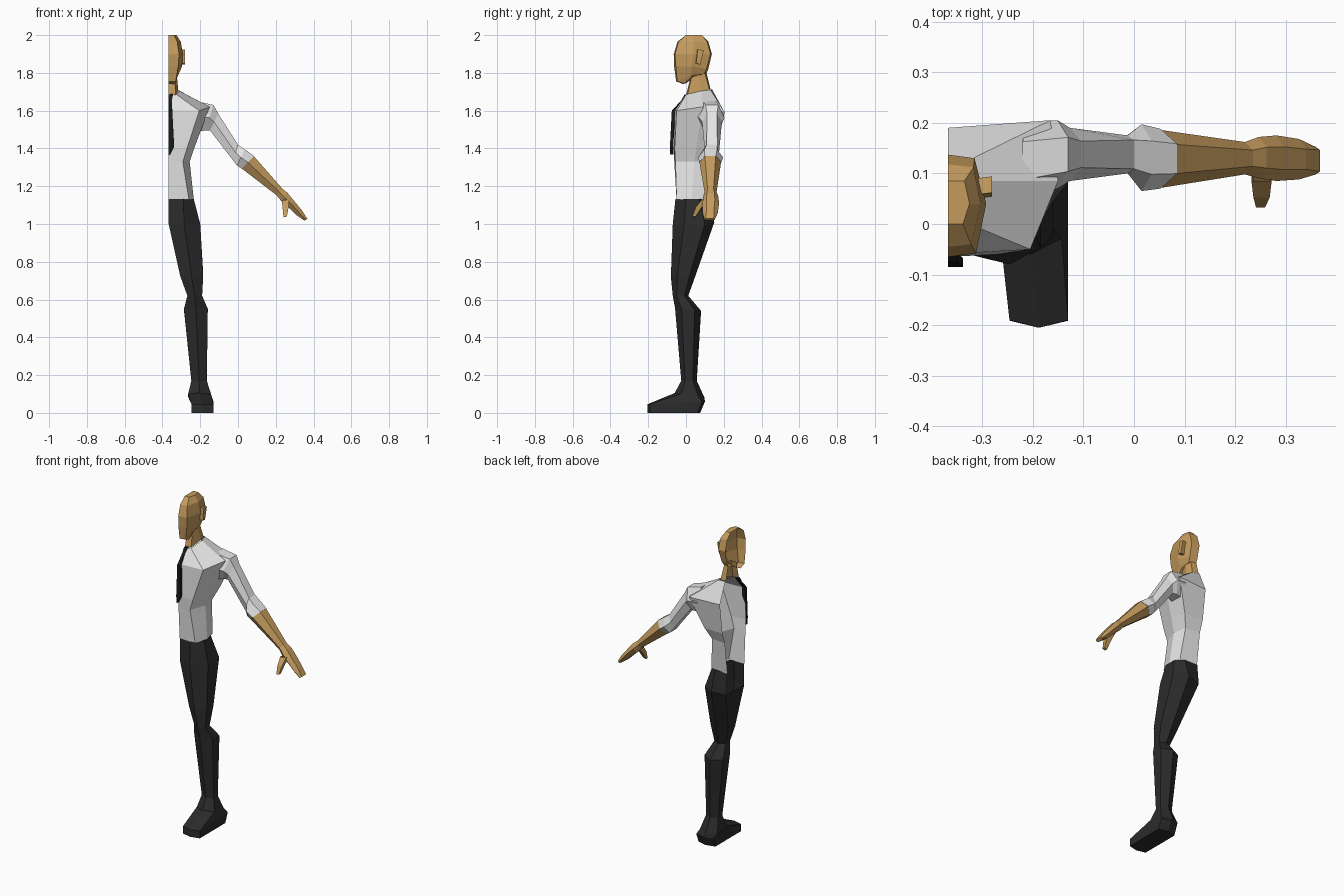
import bpy, bmesh

X0 = -0.367  # plane on which the half figure is cut open


def material(name, rgb):
    m = bpy.data.materials.new(name)
    m.diffuse_color = (*rgb, 1)
    return m


SKIN = material("tan skin", (0.56, 0.33, 0.11))
SHIRT = material("white shirt", (0.78, 0.78, 0.78))
TROUSERS = material("charcoal trousers", (0.024, 0.024, 0.024))
TIE = material("black tie", (0.01, 0.01, 0.01))


def loft(name, rings, mat, closed=True, start=False, end=False):
    """Skin a list of equal-length point rings with flat quads."""
    bm = bmesh.new()
    rows = [[bm.verts.new(p) for p in r] for r in rings]
    n = len(rows[0])
    for a, b in zip(rows, rows[1:]):
        for i in range(n if closed else n - 1):
            j = (i + 1) % n
            bm.faces.new((a[i], a[j], b[j], b[i]))
    if start:
        bm.faces.new(rows[0][::-1])
    if end:
        bm.faces.new(rows[-1])
    bmesh.ops.recalc_face_normals(bm, faces=bm.faces)
    me = bpy.data.meshes.new(name)
    bm.to_mesh(me)
    bm.free()
    me.materials.append(mat)
    ob = bpy.data.objects.new(name, me)
    bpy.context.collection.objects.link(ob)
    return ob


def half_ring(front, fc, side, bc, back):
    """Open half section: front and back are (y, z) on the cut plane."""
    return [(X0, *front), fc, side, bc, (X0, *back)]


def arm_ring(xt, zt, xb, zb, y0, y1, inset=0.25):
    """Hexagon across the arm from its top edge to its bottom edge."""
    d = (y1 - y0) * inset
    xm, zm = (xt + xb) / 2, (zt + zb) / 2
    return [(xt, y0 + d, zt), (xm, y0, zm), (xb, y0 + d, zb),
            (xb, y1 - d, zb), (xm, y1, zm), (xt, y1 - d, zt)]


def leg_ring(xi, xo, yf, yb, zf, zb, inset=0.25):
    """Hexagon around the leg with a ridge at front and back."""
    xm, d = (xi + xo) / 2, (yb - yf) * inset
    dz = (zb - zf) * inset
    return [(xi, yf + d, zf + dz), (xm, yf, zf), (xo, yf + d, zf + dz),
            (xo, yb - d, zb - dz), (xm, yb, zb), (xi, yb - d, zb - dz)]


# Head
head = [
    half_ring((0, 2), (-.338, 0, 2), (-.325, .04, 2), (-.335, .085, 2), (.085, 2)),
    half_ring((-.045, 1.965), (-.322, -.04, 1.965), (-.303, .04, 1.965),
              (-.317, .112, 1.965), (.118, 1.965)),
    half_ring((-.065, 1.9), (-.312, -.058, 1.9), (-.292, .04, 1.9),
              (-.315, .13, 1.9), (.137, 1.9)),
    half_ring((-.063, 1.835), (-.316, -.054, 1.835), (-.296, .03, 1.835),
              (-.32, .108, 1.82), (.118, 1.82)),
    half_ring((-.052, 1.755), (-.33, -.046, 1.755), (-.316, .03, 1.79),
              (-.325, .095, 1.795), (.108, 1.795)),
    half_ring((-.012, 1.74), (-.332, -.01, 1.743), (-.324, .03, 1.78),
              (-.328, .06, 1.785), (.07, 1.785)),
]
loft("head", head, SKIN, closed=False, start=True, end=True)

# Ear, a small wedge leaning backwards
ear = [[(x, .05 + s, 1.85), (x, .072 + s, 1.845), (x, .09 + s, 1.92), (x, .058 + s, 1.925)]
       for x, s in ((-.31, 0), (-.281, .004))]
loft("ear", ear, SKIN, end=True)

# Neck
neck = [
    half_ring((.03, 1.8), (-.336, .035, 1.8), (-.325, .065, 1.8), (-.335, .1, 1.8), (.108, 1.8)),
    half_ring((.0, 1.68), (-.33, .008, 1.685), (-.316, .08, 1.705),
              (-.325, .125, 1.71), (.13, 1.715)),
]
loft("neck", neck, SKIN, closed=False)

# Shirt body, from waist to collar
shirt = [
    half_ring((-.05, 1.13), (-.26, -.05, 1.13), (-.234, .03, 1.13),
              (-.25, .105, 1.13), (.115, 1.13)),
    half_ring((-.062, 1.33), (-.292, -.056, 1.33), (-.256, .045, 1.33),
              (-.27, .13, 1.33), (.14, 1.33)),
    half_ring((-.065, 1.4), (-.27, -.06, 1.4), (-.232, .055, 1.4),
              (-.24, .16, 1.4), (.165, 1.4)),
    half_ring((-.06, 1.6), (-.205, -.05, 1.6), (-.15, .085, 1.62),
              (-.165, .205, 1.59), (.19, 1.59)),
    half_ring((-.005, 1.68), (-.325, .0, 1.685), (-.31, .085, 1.705),
              (-.318, .13, 1.71), (.137, 1.715)),
]
loft("shirt_body", shirt, SHIRT, closed=False)

# Sleeve with its rolled cuff
sleeve = [
    arm_ring(-.22, 1.65, -.21, 1.49, .05, .2),
    arm_ring(-.13, 1.63, -.172, 1.495, .07, .205),
    arm_ring(-.105, 1.585, -.148, 1.495, .085, .19),
    arm_ring(0, 1.42, -.025, 1.335, .1, .175, .12),
    arm_ring(.035, 1.395, -.005, 1.31, .065, .197),
    arm_ring(.085, 1.36, .02, 1.293, .07, .188),
]
loft("sleeve", sleeve, SHIRT, start=True, end=True)

# Forearm running into the mitten hand
forearm = [
    arm_ring(.083, 1.36, .018, 1.295, .071, .186),
    arm_ring(.235, 1.187, .203, 1.153, .098, .162),
    arm_ring(.262, 1.165, .232, 1.118, .09, .172),
    arm_ring(.295, 1.125, .268, 1.088, .085, .175),
    arm_ring(.34, 1.07, .312, 1.045, .088, .168),
    arm_ring(.367, 1.028, .352, 1.018, .098, .152, .1),
]
loft("forearm_and_hand", forearm, SKIN, end=True)

# Thumb
thumb = [[(x - w, y - w, z), (x + w, y - w, z + .005), (x + w, y + w, z + .005), (x - w, y + w, z)]
         for x, y, z, w in ((.252, .105, 1.125, .02), (.252, .068, 1.085, .016),
                            (.25, .042, 1.035, .009))]
loft("thumb", thumb, SKIN, end=True)

# Trousers: hips open on the cut plane, then the full leg
hip_top = [(X0, -.05, 1.132), (-.29, -.056, 1.132), (-.234, .0, 1.132),
           (-.234, .07, 1.132), (-.28, .115, 1.132), (X0, .117, 1.132)]
hip_low = [(X0, -.05, 1.0), (-.285, -.07, 1.0), (-.2, -.01, 1.0),
           (-.2, .1, 1.0), (-.28, .15, 1.01), (X0, .13, 1.0)]
loft("hips", [hip_top, hip_low], TROUSERS, closed=False)

leg = [
    hip_low,
    leg_ring(-.306, -.184, -.08, .055, .72, .74),
    leg_ring(-.268, -.19, -.07, .012, .62, .62),
    leg_ring(-.286, -.16, -.058, .08, .555, .54),
    leg_ring(-.247, -.165, -.025, .057, .17, .17),
]
loft("trouser_leg", leg, TROUSERS)

# Shoe
shoe = [
    leg[-1],
    leg_ring(-.264, -.143, -.06, .098, .105, .08, .2),
    leg_ring(-.246, -.13, -.205, .1, .045, .06, .05),
    leg_ring(-.246, -.13, -.205, .075, 0, 0, .05),
]
loft("shoe", shoe, TROUSERS, end=True)

# Half necktie following the chest
tie = [[(X0, y, z), (x, y, z), (x, y + .018, z + .003), (X0, y + .018, z + .003)]
       for x, y, z in ((-.344, -.008, 1.685), (-.35, -.025, 1.655), (-.348, -.075, 1.6),
                       (-.338, -.085, 1.41), (-.36, -.083, 1.366))]
loft("necktie", tie, TIE, start=True, end=True)
